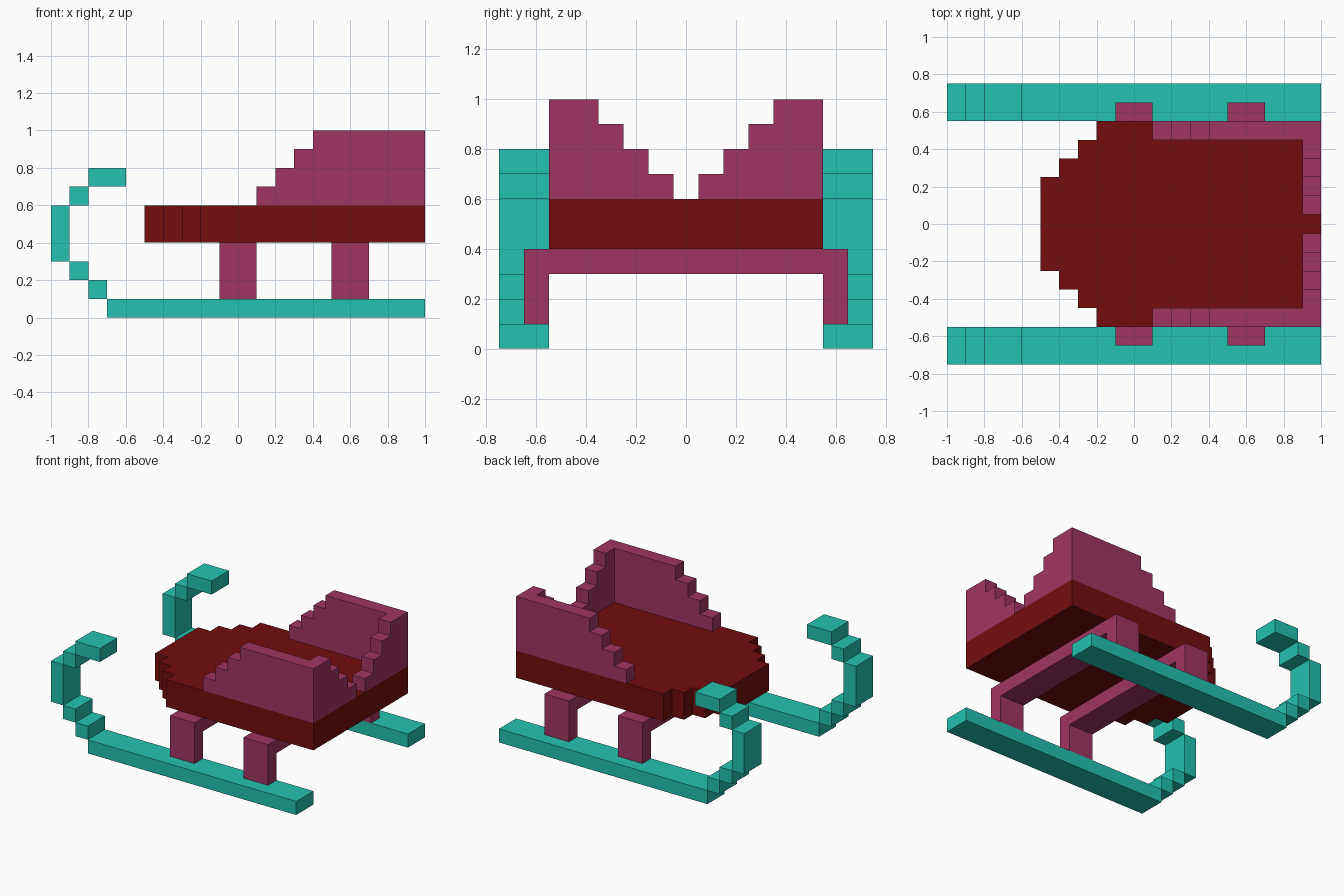
import bpy, bmesh
from mathutils import Vector

if "Cube" in bpy.data.objects:
    bpy.data.objects.remove(bpy.data.objects["Cube"])


def material(name, rgb):
    lin = [(c / 255 / 12.92) if c < 11 else ((c / 255 + 0.055) / 1.055) ** 2.4 for c in rgb]
    m = bpy.data.materials.new(name)
    m.diffuse_color = (*lin, 1)
    m.use_nodes = True
    m.node_tree.nodes["Principled BSDF"].inputs["Base Color"].default_value = m.diffuse_color
    return m


TEAL = material("teal", (35, 194, 178))
PINK = material("raspberry", (160, 53, 98))
RED = material("dark red", (115, 13, 14))


def finish(name, bm, mat):
    bmesh.ops.recalc_face_normals(bm, faces=bm.faces)
    me = bpy.data.meshes.new(name)
    bm.to_mesh(me)
    bm.free()
    me.materials.append(mat)
    ob = bpy.data.objects.new(name, me)
    bpy.context.collection.objects.link(ob)
    return ob


def prism(bm, pts, axis, lo, hi):
    """Extrude a 2D outline along an axis from lo to hi."""
    def place(p):
        v = list(p)
        v.insert(axis, lo)
        return bm.verts.new(v)
    face = bm.faces.new([place(p) for p in pts])
    geo = bmesh.ops.extrude_face_region(bm, geom=[face])["geom"]
    off = Vector((0, 0, 0))
    off[axis] = hi - lo
    bmesh.ops.translate(bm, vec=off, verts=[g for g in geo if isinstance(g, bmesh.types.BMVert)])


def rect(a0, a1, b0, b1):
    return [(a0, b0), (a1, b0), (a1, b1), (a0, b1)]


def steps(start, height, count, size=0.1):
    """Stair outline climbing along the first coordinate."""
    pts = [(start, height)]
    for i in range(count):
        a, b = start + i * size, height + (i + 1) * size
        pts += [(a, b), (a + size, b)]
    return pts[:-1]


# Runners: long bar with a stepped curl at the front end
RUNNER = [(-0.7, 1, 0, 0.1), (-0.8, -0.7, 0.1, 0.2), (-0.9, -0.8, 0.2, 0.3),
          (-1, -0.9, 0.3, 0.6), (-0.9, -0.8, 0.6, 0.7), (-0.8, -0.6, 0.7, 0.8)]
for side, s in (("near", -1), ("far", 1)):
    bm = bmesh.new()
    for cell in RUNNER:
        prism(bm, rect(*cell), 1, s * 0.55, s * 0.75)
    finish(side + "_runner", bm, TEAL)

# Deck with stepped nose
half = [(-0.5, 0.25), (-0.4, 0.25), (-0.4, 0.35), (-0.3, 0.35), (-0.3, 0.45),
        (-0.2, 0.45), (-0.2, 0.55), (1, 0.55)]
bm = bmesh.new()
prism(bm, half + [(x, -y) for x, y in reversed(half)], 2, 0.4, 0.6)
finish("deck", bm, RED)

# Supports: arches made of two legs and a crossbar
arch = [(-0.65, 0.1), (-0.55, 0.1), (-0.55, 0.3), (0.55, 0.3), (0.55, 0.1),
        (0.65, 0.1), (0.65, 0.4), (-0.65, 0.4)]
for name, x in (("front_support", -0.1), ("rear_support", 0.5)):
    bm = bmesh.new()
    prism(bm, arch, 0, x, x + 0.2)
    finish(name, bm, PINK)

# Side walls and the two halves of the back rest
wall = steps(0.1, 0.6, 4) + [(1, 1), (1, 0.6)]
back = steps(0.05, 0.6, 4) + [(0.45, 1), (0.45, 0.6)]
for side, s in (("near", -1), ("far", 1)):
    bm = bmesh.new()
    prism(bm, wall, 1, s * 0.45, s * 0.55)
    finish(side + "_side_wall", bm, PINK)
    bm = bmesh.new()
    prism(bm, [(s * y, z) for y, z in back[:-2]] + [(s * 0.45, 1), (s * 0.45, 0.6)], 0, 0.9, 1)
    finish(side + "_back_rest", bm, PINK)
